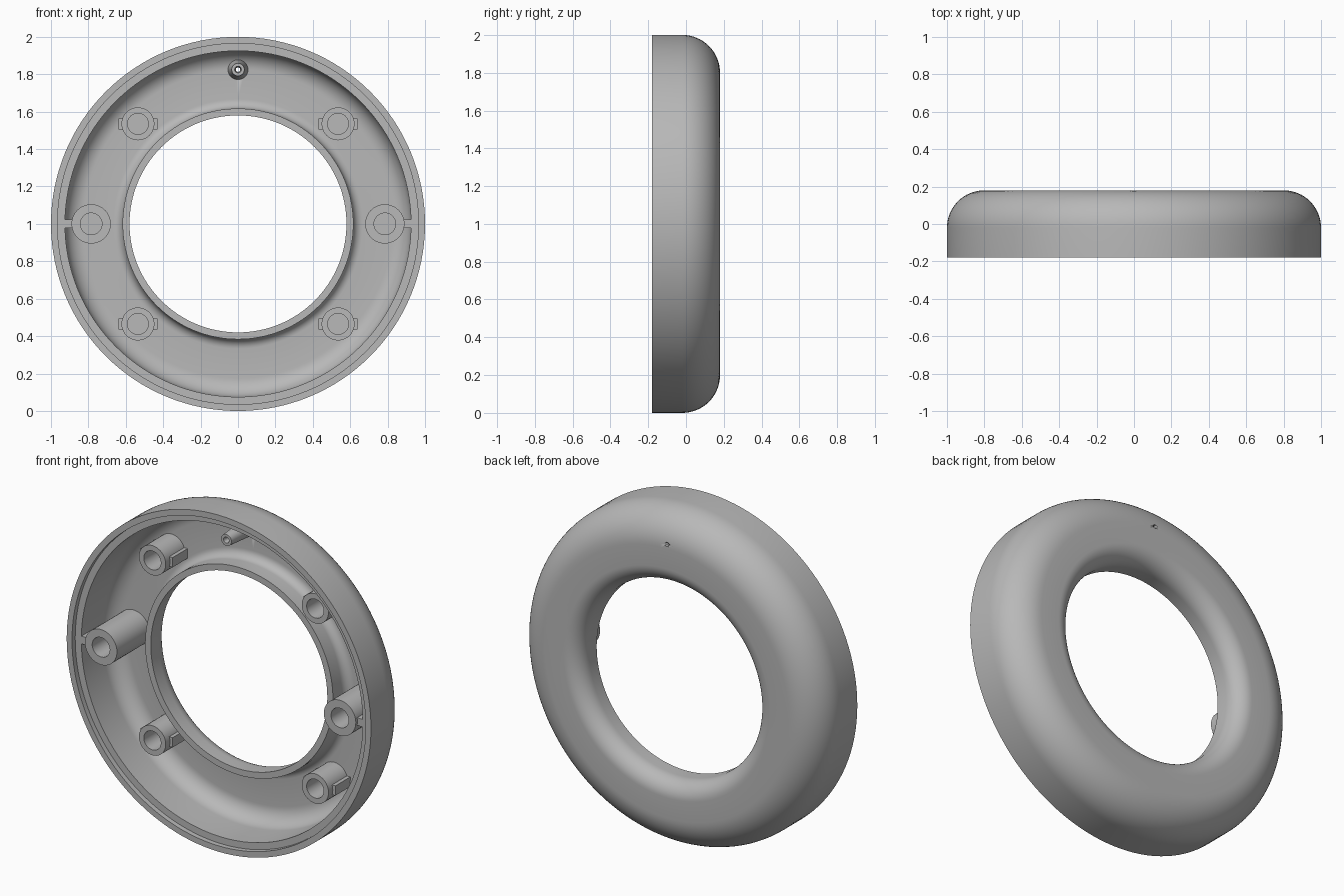
import bpy
import bmesh
import math

if "Cube" in bpy.data.objects:
    bpy.data.objects.remove(bpy.data.objects["Cube"], do_unlink=True)

grey = bpy.data.materials.new("plain grey")
grey.use_nodes = True
grey.diffuse_color = (0.48, 0.48, 0.48, 1)
grey.node_tree.nodes["Principled BSDF"].inputs["Base Color"].default_value = grey.diffuse_color


def finish(bm, name, location):
    """Turn a bmesh into a grey object, smooth except at hard edges."""
    bmesh.ops.remove_doubles(bm, verts=bm.verts[:], dist=1e-5)
    bmesh.ops.recalc_face_normals(bm, faces=bm.faces[:])
    mesh = bpy.data.meshes.new(name)
    bm.to_mesh(mesh)
    bm.free()
    mesh.materials.append(grey)
    obj = bpy.data.objects.new(name, mesh)
    obj.location = location
    bpy.context.collection.objects.link(obj)
    bpy.ops.object.select_all(action='DESELECT')
    obj.select_set(True)
    bpy.context.view_layer.objects.active = obj
    bpy.ops.object.shade_smooth_by_angle(angle=math.radians(30))
    return obj


def lathe(name, profile, x, z, steps):
    """Revolve a closed (radius, y) outline about an axis along y."""
    bm = bmesh.new()
    rings = []
    for i in range(steps):
        a = math.tau * i / steps
        rings.append([bm.verts.new((r * math.cos(a), y, r * math.sin(a))) for r, y in profile])
    n = len(profile)
    for i in range(steps):
        here, there = rings[i], rings[(i + 1) % steps]
        for j in range(n):
            k = (j + 1) % n
            if profile[j][0] == 0 and profile[k][0] == 0:
                continue
            bm.faces.new((here[j], here[k], there[k], there[j]))
    return finish(bm, name, (x, 0, z))


def block(name, x0, x1, y0, y1, height, z):
    bm = bmesh.new()
    bmesh.ops.create_cube(bm, size=1)
    bmesh.ops.scale(bm, vec=(x1 - x0, y1 - y0, height), verts=bm.verts[:])
    return finish(bm, name, ((x0 + x1) / 2, (y0 + y1) / 2, z))


def arc(r, y, radius, start, end, steps=12):
    """Fillet points around a centre, angles in degrees."""
    points = []
    for i in range(steps + 1):
        a = math.radians(start + (end - start) * i / steps)
        points.append((r + radius * math.cos(a), y + radius * math.sin(a)))
    return points


# Hollow ring shell, open at the front, with a stepped outer lip
FRONT, BACK, FLOOR, INNER_RIM = -0.18, 0.18, 0.14, 0.01
profile = [(0.965, FRONT), (1.0, FRONT)]
profile += arc(0.8, BACK - 0.2, 0.2, 0, 90, 16)
profile += arc(0.68, BACK - 0.1, 0.1, 90, 180)
profile += [(0.58, INNER_RIM), (0.617, INNER_RIM)]
profile += arc(0.667, FLOOR - 0.05, 0.05, 180, 90, 8)
profile += arc(0.825, FLOOR - 0.1, 0.1, 90, 0)
profile += [(0.925, -0.15), (0.965, -0.15)]
shell = lathe("ring_shell", profile, 0, 1, 128)

# Pinhole through the back of the shell
PIN_Z = 1.825
cutter = lathe("pinhole_cutter", [(0, 0.1), (0.012, 0.1), (0.012, 0.25), (0, 0.25)], 0, PIN_Z, 24)
cutter.hide_render = True
cutter.hide_viewport = True
cutter.display_type = 'WIRE'
cut = shell.modifiers.new("pinhole", 'BOOLEAN')
cut.operation = 'DIFFERENCE'
cut.solver = 'EXACT'
cut.object = cutter

# Tapered hollow pin behind the pinhole
lathe("pin_tube", [(0.018, -0.11), (0.034, -0.11), (0.054, FLOOR + 0.005),
                   (0.012, FLOOR + 0.005), (0.012, -0.07)], 0, PIN_Z, 32)


def boss(name, x, z, radius, hole, front):
    base = FLOOR + 0.005
    lathe(name, [(0, 0.1), (hole, 0.1), (hole, front), (radius, front),
                 (radius, base), (0, base)], x, z, 40)


for side, sx in (("left", 1), ("right", -1)):
    # Tall screw boss joined to the outer wall by a rib
    boss(f"tall_boss_{side}", sx * 0.785, 1, 0.105, 0.058, -0.165)
    ends = sorted((sx * 0.885, sx * 0.935))
    block(f"wall_rib_{side}", *ends, -0.15, 0.12, 0.045, 1)
    # Short screw bosses, each with two side lugs
    for level, sz in (("upper", 1), ("lower", -1)):
        x, z = sx * 0.535, 1 + sz * 0.535
        boss(f"short_boss_{level}_{side}", x, z, 0.088, 0.056, -0.04)
        for lug, d in (("outer", sx), ("inner", -sx)):
            ends = sorted((x + d * 0.078, x + d * 0.105))
            block(f"lug_{level}_{side}_{lug}", *ends, 0.0, FLOOR + 0.005, 0.058, z)
